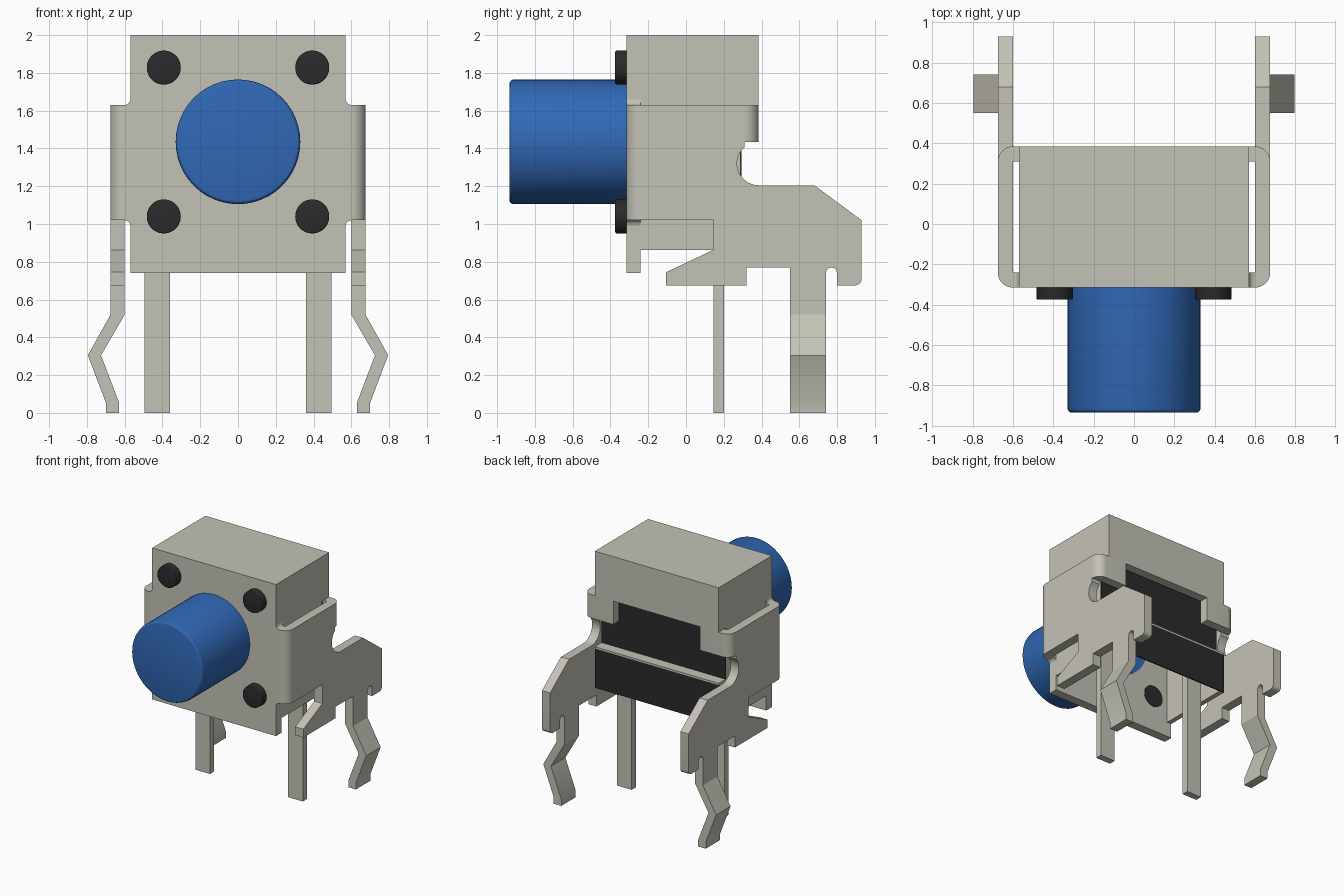
import bpy, bmesh, math
from mathutils import Matrix, Vector

if "Cube" in bpy.data.objects:
    bpy.data.objects.remove(bpy.data.objects["Cube"], do_unlink=True)


def material(name, rgb):
    m = bpy.data.materials.new(name)
    m.use_nodes = True
    m.diffuse_color = (*rgb, 1)
    m.node_tree.nodes["Principled BSDF"].inputs["Base Color"].default_value = (*rgb, 1)
    return m


METAL = material("warm grey metal", (0.55, 0.54, 0.47))
DARK = material("black plastic", (0.024, 0.024, 0.024))
BLUE = material("blue plastic", (0.03, 0.14, 0.47))


def finish(name, bm, mat, mirror=False):
    bmesh.ops.recalc_face_normals(bm, faces=bm.faces)
    me = bpy.data.meshes.new(name)
    bm.to_mesh(me)
    bm.free()
    me.materials.append(mat)
    me.shade_smooth()
    me.set_sharp_from_angle(angle=math.radians(25))
    ob = bpy.data.objects.new(name, me)
    bpy.context.collection.objects.link(ob)
    if mirror:
        ob.modifiers.new("mirror", "MIRROR").use_mirror_merge = False
    return ob


def prism(name, pts, axis, lo, hi, mat=METAL, mirror=False):
    """Extrude a flat profile along the x, y or z axis."""
    place = {"x": lambda a, b: (lo, a, b),
             "y": lambda a, b: (a, lo, b),
             "z": lambda a, b: (a, b, lo)}[axis]
    step = Vector([(hi - lo) * (axis == k) for k in "xyz"])
    bm = bmesh.new()
    face = bm.faces.new([bm.verts.new(place(*p)) for p in pts])
    out = bmesh.ops.extrude_face_region(bm, geom=[face])["geom"]
    bmesh.ops.translate(bm, vec=step, verts=[v for v in out if isinstance(v, bmesh.types.BMVert)])
    return finish(name, bm, mat, mirror)


def rect(a0, a1, b0, b1):
    return [(a0, b0), (a1, b0), (a1, b1), (a0, b1)]


def arc(ca, cb, r, start, end, n=8):
    angles = [math.radians(start + (end - start) * i / n) for i in range(n + 1)]
    return [(ca + r * math.cos(t), cb + r * math.sin(t)) for t in angles]


def rod(name, x, z, r, front, back, mat, bevel):
    bm = bmesh.new()
    turn = Matrix.Translation((x, (front + back) / 2, z)) @ Matrix.Rotation(math.pi / 2, 4, "X")
    bmesh.ops.create_cone(bm, cap_ends=True, segments=48, radius1=r, radius2=r,
                          depth=back - front, matrix=turn)
    rim = [e for e in bm.edges if all(abs(v.co.y - front) < 1e-4 for v in e.verts)]
    bmesh.ops.bevel(bm, geom=rim, offset=bevel, segments=3, affect="EDGES", profile=0.5)
    return finish(name, bm, mat)


# Folded cover: front plate, top and upper back in one sheet
prism("cover", [(-.315, .74), (-.315, 2), (.385, 2), (.385, 1.63), (.31, 1.63),
                (.31, 1.925), (-.24, 1.925), (-.24, .74)], "x", -.57, .57)

# Housing sides, open underneath
prism("housing_side", [(-.24, .863), (.375, .863), (.375, 1.19), (.285, 1.19),
                       (.285, 1.63), (.31, 1.63), (.31, 1.925), (-.24, 1.925)],
      "x", .53, .57, mirror=True)

# Dark back panels with a metal ledge between them
prism("upper_back_panel", rect(-.57, .57, 1.205, 1.925), "y", .285, .295, DARK)
prism("lower_back_panel", rect(-.57, .57, .863, 1.19), "y", .375, .385, DARK)
prism("back_ledge", rect(-.57, .57, .14, .385), "z", 1.19, 1.205)

# Rounded bends joining the cover to the side brackets
prism("front_bend", [(.57, -.24), (.57, -.315)] + arc(.6, -.24, .075, -90, 0) + [(.6, -.24)],
      "z", 1.02, 1.63, mirror=True)
prism("back_bend", [(.4, .31), (.4, .385)] + arc(.6, .31, .075, 90, 0) + [(.6, .31)],
      "z", 1.435, 1.63, mirror=True)
prism("upper_fillet", [(.57, 1.63)] + arc(.6, 1.66, .03, 270, 180, 4),
      "y", -.315, -.24, mirror=True)
prism("lower_fillet", [(.57, 1.02)] + arc(.6, .99, .03, 90, 180, 4),
      "y", -.315, -.24, mirror=True)

# Side brackets with hook, relief slot and round cut-out
bracket = [(-.24, 1.02), (.145, 1.02), (.145, .863), (-.105, .745), (-.105, .675),
           (.32, .675), (.32, .77), (.74, .77), (.74, .74)]
bracket += arc(.77, .74, .03, 180, 0, 6)[1:]
bracket += [(.8, .675)] + arc(.895, .71, .035, -90, 0, 5)
bracket += [(.93, 1.02), (.68, 1.205)]
bracket += arc(.385, 1.32, .115, 270, 131, 14)
bracket += [(.31, 1.63), (-.24, 1.63)]
prism("side_bracket", bracket, "x", .6, .675, mirror=True)

# Kinked snap-in legs
prism("snap_leg", [(.675, .77), (.675, .52), (.795, .305), (.7, .055), (.7, 0), (.63, 0),
                   (.63, .055), (.725, .305), (.6, .52), (.6, .77)],
      "y", .55, .74, mirror=True)

# Straight contact pins
prism("contact_pin", rect(.36, .495, 0, 1.19), "y", .145, .2, mirror=True)

# Push button and rivets
rod("push_button", 0, 1.435, .33, -.935, -.237, BLUE, .022)
for side, x in (("left", .393), ("right", -.393)):
    for level, z in (("upper", 1.828), ("lower", 1.04)):
        rod(f"{level}_{side}_rivet", x, z, .09, -.375, -.237, DARK, .008)
